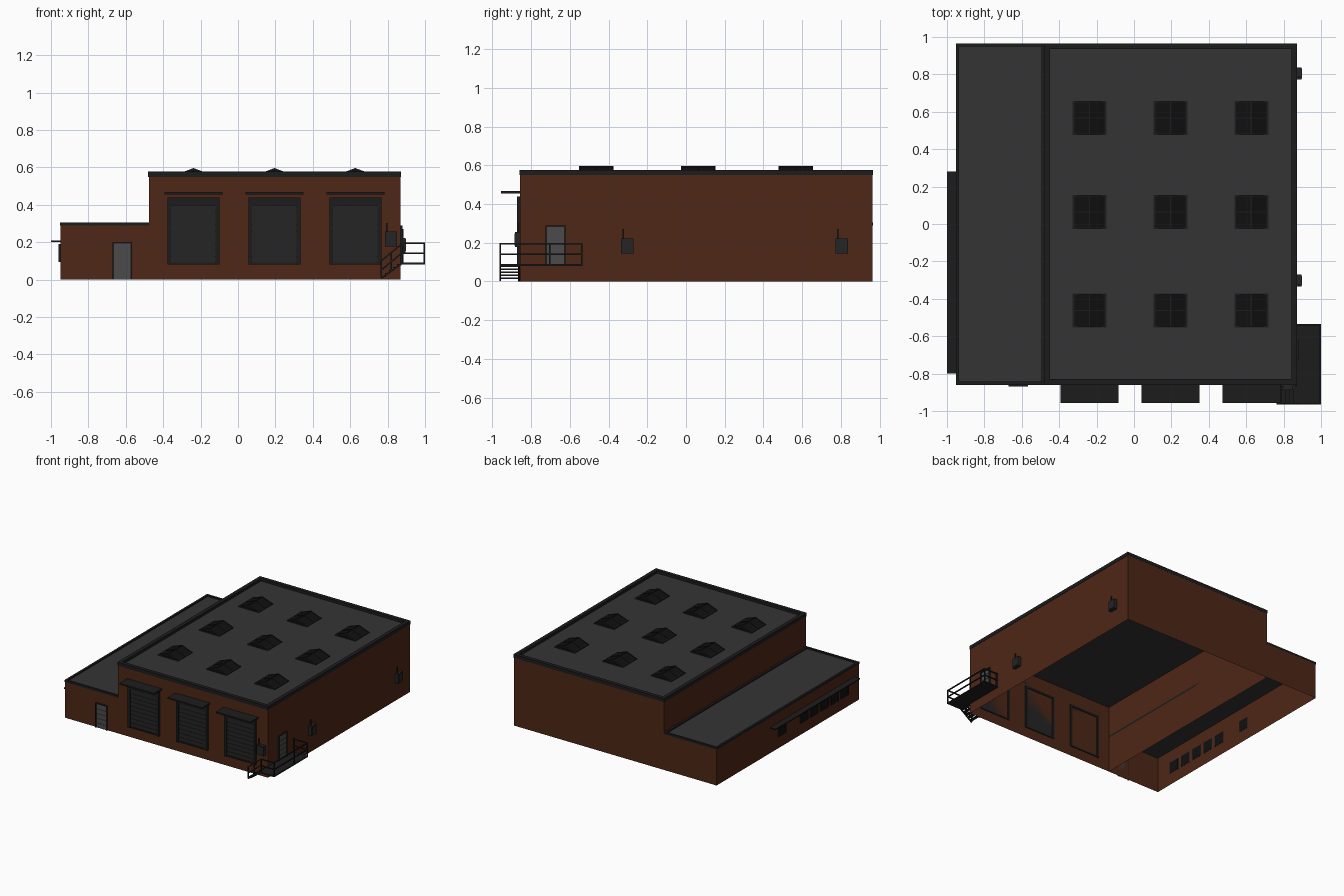
import bpy, bmesh
from mathutils import Vector, Matrix

if "Cube" in bpy.data.objects:
    bpy.data.objects.remove(bpy.data.objects["Cube"])

def mat(name, r, g, b):
    m = bpy.data.materials.new(name)
    m.diffuse_color = (r, g, b, 1)
    m.use_nodes = True
    m.node_tree.nodes["Principled BSDF"].inputs["Base Color"].default_value = m.diffuse_color
    return m

BRICK = mat("brick", .075, .02, .008)
ROOF = mat("roofing", .034, .034, .034)
DARK = mat("dark_metal", .012, .012, .012)
SHUT = mat("shutter_metal", .018, .018, .018)
DOOR = mat("door_metal", .07, .07, .07)
GLASS = mat("dark_glass", .005, .005, .005)

def finish(name, bm, m):
    me = bpy.data.meshes.new(name)
    bm.to_mesh(me)
    bm.free()
    ob = bpy.data.objects.new(name, me)
    me.materials.append(m)
    bpy.context.collection.objects.link(ob)
    return ob

def boxes(name, items, m):
    """One object from (x0, x1, y0, y1, z0, z1) boxes."""
    bm = bmesh.new()
    for x0, x1, y0, y1, z0, z1 in items:
        mx = Matrix.Translation(((x0+x1)/2, (y0+y1)/2, (z0+z1)/2)) @ Matrix.Diagonal((x1-x0, y1-y0, z1-z0, 1))
        bmesh.ops.create_cube(bm, size=1, matrix=mx)
    return finish(name, bm, m)

def bars(name, segs, m, r=.004):
    """One object from thin square bars between point pairs."""
    bm = bmesh.new()
    for p, q in segs:
        p, q = Vector(p), Vector(q)
        d = q - p
        mx = Matrix.Translation((p+q)/2) @ d.to_track_quat('Z', 'Y').to_matrix().to_4x4()
        bmesh.ops.create_cube(bm, size=1, matrix=mx @ Matrix.Diagonal((2*r, 2*r, d.length, 1)))
    return finish(name, bm, m)

def walls(name, path, h, m, closed):
    """Thin upright walls following a plan outline, open below."""
    bm = bmesh.new()
    lo = [bm.verts.new((x, y, 0)) for x, y in path]
    hi = [bm.verts.new((x, y, h)) for x, y in path]
    n = len(path)
    for i in range(n if closed else n-1):
        j = (i+1) % n
        bm.faces.new((lo[i], lo[j], hi[j], hi[i]))
    return finish(name, bm, m)

def ring(x0, x1, y0, y1, z0, z1, t):
    return [(x0, x1, y0, y0+t, z0, z1), (x0, x1, y1-t, y1, z0, z1),
            (x0, x0+t, y0+t, y1-t, z0, z1), (x1-t, x1, y0+t, y1-t, z0, z1)]

L, M, R, F, B = -.95, -.477, .868, -.857, .965

# Brick shells, roofs and parapet caps
walls("main_hall_walls", [(M, F), (R, F), (R, B), (M, B)], .56, BRICK, True)
walls("annex_walls", [(M, B), (L, B), (L, F), (M, F)], .297, BRICK, False)
boxes("main_roof", [(M+.002, R-.002, F+.002, B-.002, .548, .556)], ROOF)
boxes("annex_roof", [(L+.002, M-.001, F+.002, B-.002, .287, .296)], ROOF)
boxes("main_parapet", ring(M-.003, R+.003, F-.003, B+.001, .549, .577, .03), DARK)
boxes("annex_parapet", ring(L-.003, M, F-.003, B+.001, .29, .306, .018), DARK)

# Gabled skylights, 3 x 3
def skylight(cx, cy):
    w, z0, ze, zr = .085, .55, .561, .593
    bm = bmesh.new()
    prof = [(-w, z0), (w, z0), (w, ze), (0, zr), (-w, ze)]
    f = bm.faces.new([bm.verts.new((cx+x, cy-w, z)) for x, z in prof])
    g = bmesh.ops.extrude_face_region(bm, geom=[f])
    bmesh.ops.translate(bm, vec=(0, 2*w, 0), verts=[v for v in g['geom'] if isinstance(v, bmesh.types.BMVert)])
    bmesh.ops.recalc_face_normals(bm, faces=bm.faces)
    finish("skylight_glass", bm, GLASS)
    boxes("skylight_curb", ring(cx-.091, cx+.091, cy-.091, cy+.091, .55, .563, .01), DARK)
    segs = [((cx, cy-.089, zr), (cx, cy+.089, zr))]
    for s in (-1, 1):
        for y in (-.086, 0, .086):
            segs.append(((cx, cy+y, zr), (cx+s*w, cy+y, ze)))
    bars("skylight_frame", segs, DARK, .003)

BAYS = (-.238, .195, .627)
for bx in BAYS:
    for sy in (-.463, .064, .567):
        skylight(bx, sy)

# Loading bays: slatted shutter, frame, canopy
for bx in BAYS:
    n, z0, z1 = 9, .09, .395
    h = (z1-z0)/n
    slats = [(bx-.12, bx+.12, F-.006, F, z0, .42)]
    slats += [(bx-.12, bx+.12, F-.009, F-.003, z0+i*h+.003, z0+(i+1)*h-.002) for i in range(n)]
    boxes("bay_shutter", slats, SHUT)
    boxes("bay_frame", [(bx-.139, bx-.119, F-.017, F+.006, .08, .438),
                        (bx+.119, bx+.139, F-.017, F+.006, .08, .438),
                        (bx-.139, bx+.139, F-.017, F+.006, .42, .438),
                        (bx-.119, bx+.119, F-.012, F+.006, .08, .091),
                        (bx-.119, bx+.119, F-.015, F, .395, .42)], DARK)
    boxes("bay_canopy", [(bx-.155, bx+.155, -.957, F, .455, .467)], DARK)

# Personnel doors, built facing front and placed on a wall
def person_door(name, loc, turn):
    w, h, f = .052, .2, .008
    panels = [(-w+f, w-f, -.004, 0, 0, h-f)]
    panels += [(-w+f, w-f, -.007, -.003, .004+i*.038, .038+i*.038) for i in range(5)]
    for ob in (boxes(name + "_panel", panels, DOOR),
               boxes(name + "_frame", [(-w, -w+f, -.011, 0, 0, h), (w-f, w, -.011, 0, 0, h),
                                       (-w, w, -.011, 0, h-f, h)], DARK)):
        ob.location = loc
        ob.rotation_euler.z = turn

person_door("annex_door", (-.62, F, 0), 0)
person_door("side_door", (R, -.675, .09), 1.570796)

# Wall control boxes with conduits
def control_box(loc, turn):
    for ob in (boxes("control_box", [(-.032, .032, -.027, 0, 0, .078), (-.026, .026, -.03, -.02, .007, .071)], SHUT),
               bars("control_conduit", [((-.021, -.012, .07), (-.021, -.012, .125))], DARK, .004)):
        ob.location = loc
        ob.rotation_euler.z = turn

control_box((.817, F, .178), 0)
for y in (-.303, .805):
    control_box((R, y, .145), 1.570796)

# Annex windows and their long canopy
for y in (.13, -.15, -.28, -.41, -.54, -.67):
    boxes("window_pane", [(L-.003, L+.002, y-.045, y+.045, .1, .185)], GLASS)
    fr = [(L-.009, L+.001, a, b, c, d) for a, b, c, d in
          ((y-.05, y-.043, .095, .19), (y+.043, y+.05, .095, .19),
           (y-.05, y+.05, .095, .102), (y-.05, y+.05, .183, .19))]
    boxes("window_frame", fr, DARK)
boxes("window_canopy", [(-1, L, -.8, .28, .2, .208)], DARK)

# Side landing, stairs and railings
Y0, Y1, X1, Z = -.961, -.538, .996, .09
boxes("landing", [(R, 1, -.965, -.535, Z-.01, Z)], DARK)
boxes("stair_treads", [(.765+i*.021, .79+i*.021, -.962, F-.004, .014+i*.0155, .02+i*.0155) for i in range(5)], DARK)
bars("stair_stringers", [((.765, y, .006), (R+.004, y, Z-.007)) for y in (Y0, F-.006)], DARK, .004)
rail = [((x, y, Z-.01), (x, y, .196)) for x, y in ((.88, Y0), (X1, Y0), (X1, -.705), (X1, Y1), (.88, Y1))]
for z in (.14, .194):
    rail += [((X1, Y0, z), (X1, Y1, z)), ((R, Y1, z), (X1, Y1, z)), ((.88, Y0, z), (X1, Y0, z))]
rail += [((.765, Y0, .01), (.765, Y0, .1)), ((.82, Y0, .05), (.82, Y0, .147))]
rail += [((.765, Y0, z), (.88, Y0, z+.095)) for z in (.05, .099)]
bars("landing_railing", rail, DARK, .004)
